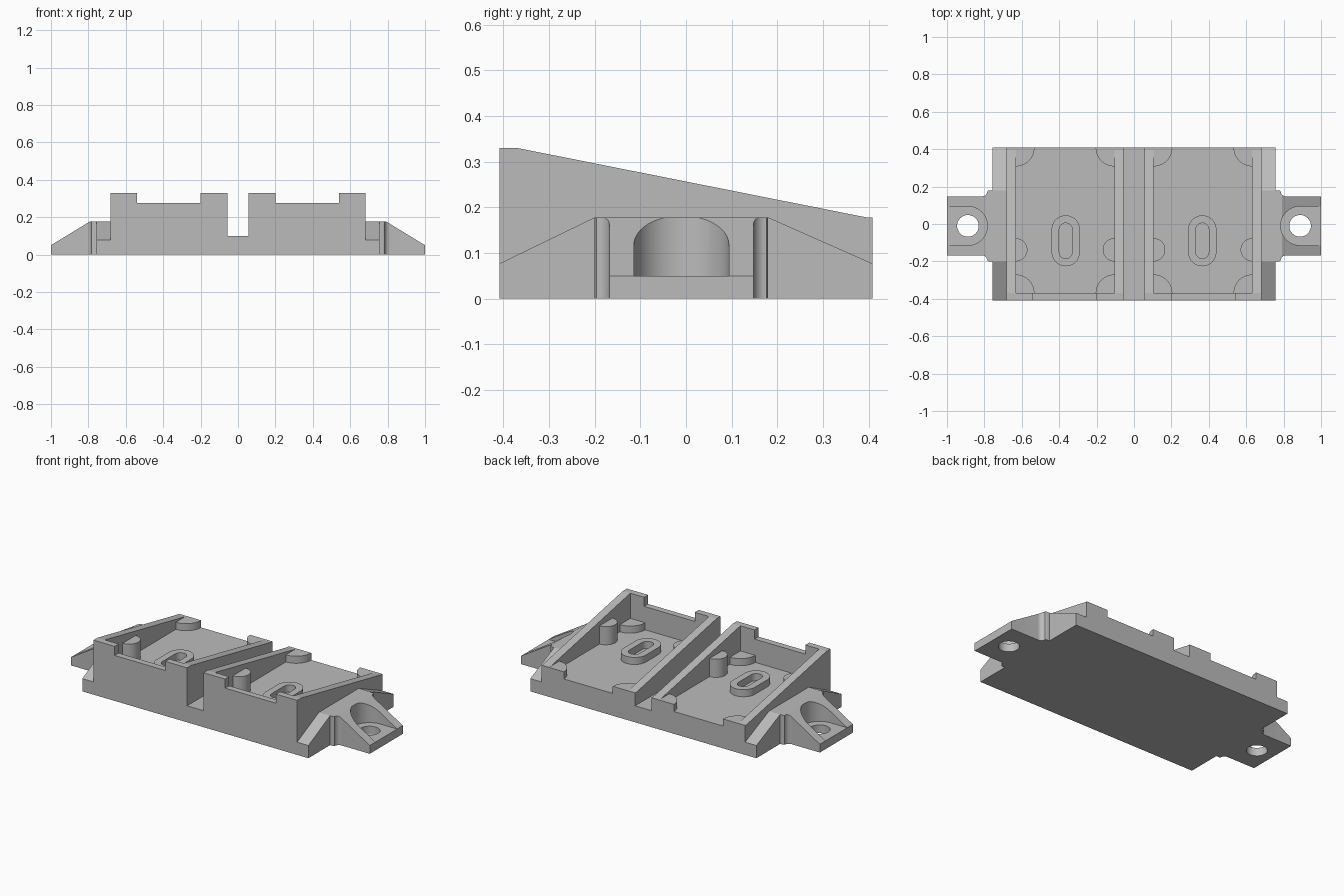
import bpy, bmesh, math

default = bpy.data.objects.get("Cube")
if default:
    bpy.data.objects.remove(default, do_unlink=True)

grey = bpy.data.materials.new("matte_grey")
grey.use_nodes = True
grey.diffuse_color = (0.5, 0.5, 0.5, 1)
grey.node_tree.nodes["Principled BSDF"].inputs["Base Color"].default_value = (0.5, 0.5, 0.5, 1)

PLACE = {"x": lambda u, v, t: (t, u, v),
         "y": lambda u, v, t: (u, t, v),
         "z": lambda u, v, t: (u, v, t)}


def prism(name, points, axis, lo, hi):
    """Extrude a 2D outline along an axis."""
    bm = bmesh.new()
    face = bm.faces.new([bm.verts.new(PLACE[axis](u, v, lo)) for u, v in points])
    extruded = bmesh.ops.extrude_face_region(bm, geom=[face])["geom"]
    start, end = PLACE[axis](0, 0, lo), PLACE[axis](0, 0, hi)
    bmesh.ops.translate(bm, verts=[g for g in extruded if isinstance(g, bmesh.types.BMVert)],
                        vec=[b - a for a, b in zip(start, end)])
    bmesh.ops.recalc_face_normals(bm, faces=bm.faces)
    mesh = bpy.data.meshes.new(name)
    bm.to_mesh(mesh)
    bm.free()
    mesh.materials.append(grey)
    obj = bpy.data.objects.new(name, mesh)
    bpy.context.collection.objects.link(obj)
    return obj


def box(name, x0, x1, y0, y1, z0, z1):
    return prism(name, [(x0, y0), (x1, y0), (x1, y1), (x0, y1)], "z", z0, z1)


def arc(cx, cy, r, a0, a1, n):
    """Points on an arc, angles in degrees, both ends included."""
    angles = [math.radians(a0 + (a1 - a0) * i / n) for i in range(n + 1)]
    return [(cx + r * math.cos(a), cy + r * math.sin(a)) for a in angles]


def circle(cx, cy, r, n=32):
    return arc(cx, cy, r, 0, 360, n)[:-1]


def stadium(cx, cy, r, half):
    """Slot outline running along y."""
    return arc(cx, cy + half, r, 0, 180, 14) + arc(cx, cy - half, r, 180, 360, 14)


def cut(obj, cutters):
    """Subtract each cutter, then remove it."""
    for cutter in cutters:
        mod = obj.modifiers.new("cut", "BOOLEAN")
        mod.operation, mod.solver, mod.object = "DIFFERENCE", "EXACT", cutter
        graph = bpy.context.evaluated_depsgraph_get()
        mesh = bpy.data.meshes.new_from_object(obj.evaluated_get(graph))
        obj.modifiers.clear()
        obj.data = mesh
        bpy.data.objects.remove(cutter, do_unlink=True)


def smooth(obj):
    bpy.ops.object.select_all(action="DESELECT")
    obj.select_set(True)
    bpy.context.view_layer.objects.active = obj
    bpy.ops.object.shade_smooth_by_angle(angle=math.radians(30))


BACK, FRONT, FLOOR, LOW = 0.408, -0.37, 0.135, 0.178
INNER, OUTER, MID = 0.105, 0.632, 0.365
EAR_Y = -0.01

# Wedge body with a central groove and two trays open at the back
body = prism("wedge_body", [(-BACK, 0), (BACK, 0), (BACK, LOW), (0.395, LOW),
                            (FRONT, 0.33), (-BACK, 0.33)], "x", -0.682, 0.682)
cutters = [box("groove_cutter", -0.055, 0.055, -1, 1, 0.1, 1)]
for s in (1, -1):
    cutters.append(box("tray_cutter", s * INNER, s * OUTER, FRONT, 1, FLOOR, 1))
    cutters.append(box("notch_cutter", s * 0.2, s * 0.54, -1, FRONT + 0.02, 0.275, 1))
cut(body, cutters)

for s, side in ((1, "left"), (-1, "right")):
    def mirrored(points):
        return [(s * x, y) for x, y in points]

    # Quarter-round pads in the tray corners
    corners = (("front_inner", INNER, FRONT, 0), ("front_outer", OUTER, FRONT, 90),
               ("back_outer", OUTER, BACK, 180), ("back_inner", INNER, BACK, 270))
    for label, x, y, a in corners:
        outline = [(x, y)] + arc(x, y, 0.1, a, a + 90, 12)
        smooth(prism(f"{side}_{label}_pad", mirrored(outline), "z", FLOOR, LOW))

    # Half-round posts on the tray side walls
    for label, x, a in (("inner", INNER, -90), ("outer", OUTER, 90)):
        outline = arc(x, -0.138, 0.062, a, a + 180, 18)
        smooth(prism(f"{side}_{label}_post", mirrored(outline), "z", FLOOR, 0.245))

    # Slotted boss
    boss = prism(f"{side}_slot_boss", mirrored(stadium(MID, -0.09, 0.076, 0.06)),
                 "z", FLOOR, LOW)
    cut(boss, [prism("slot_cutter", mirrored(stadium(MID, -0.09, 0.035, 0.06)),
                     "z", FLOOR - 0.1, 1)])
    smooth(boss)

    # Side flange sloping down to the front and back
    prism(f"{side}_flange", [(-BACK, 0), (BACK, 0), (BACK, 0.077), (0.18, LOW),
                             (-0.2, LOW), (-BACK, 0.077)], "x", s * 0.682, s * 0.757)

    # Mounting ear with filleted root
    half = [(0.757, 0.19), (0.777, 0.19)] + arc(0.812, 0.186, 0.028, 180, 270, 8) + [(1, 0.158)]
    outline = [(x, EAR_Y + y) for x, y in half] + [(x, EAR_Y - y) for x, y in reversed(half)]
    ear = prism(f"{side}_mounting_ear", mirrored(outline), "z", 0, LOW)
    slope = [(0.79, LOW), (1.02, 0.038), (1.02, 0.3), (0.79, 0.3)]
    pocket = arc(0.888, EAR_Y, 0.104, 90, 270, 24) + [(1.1, EAR_Y - 0.104), (1.1, EAR_Y + 0.104)]
    cut(ear, [prism("slope_cutter", mirrored(slope), "y", -0.5, 0.5),
              prism("pocket_cutter", mirrored(pocket), "z", 0.05, 1),
              prism("hole_cutter", mirrored(circle(0.888, EAR_Y, 0.058)), "z", -1, 1)])
    smooth(ear)
